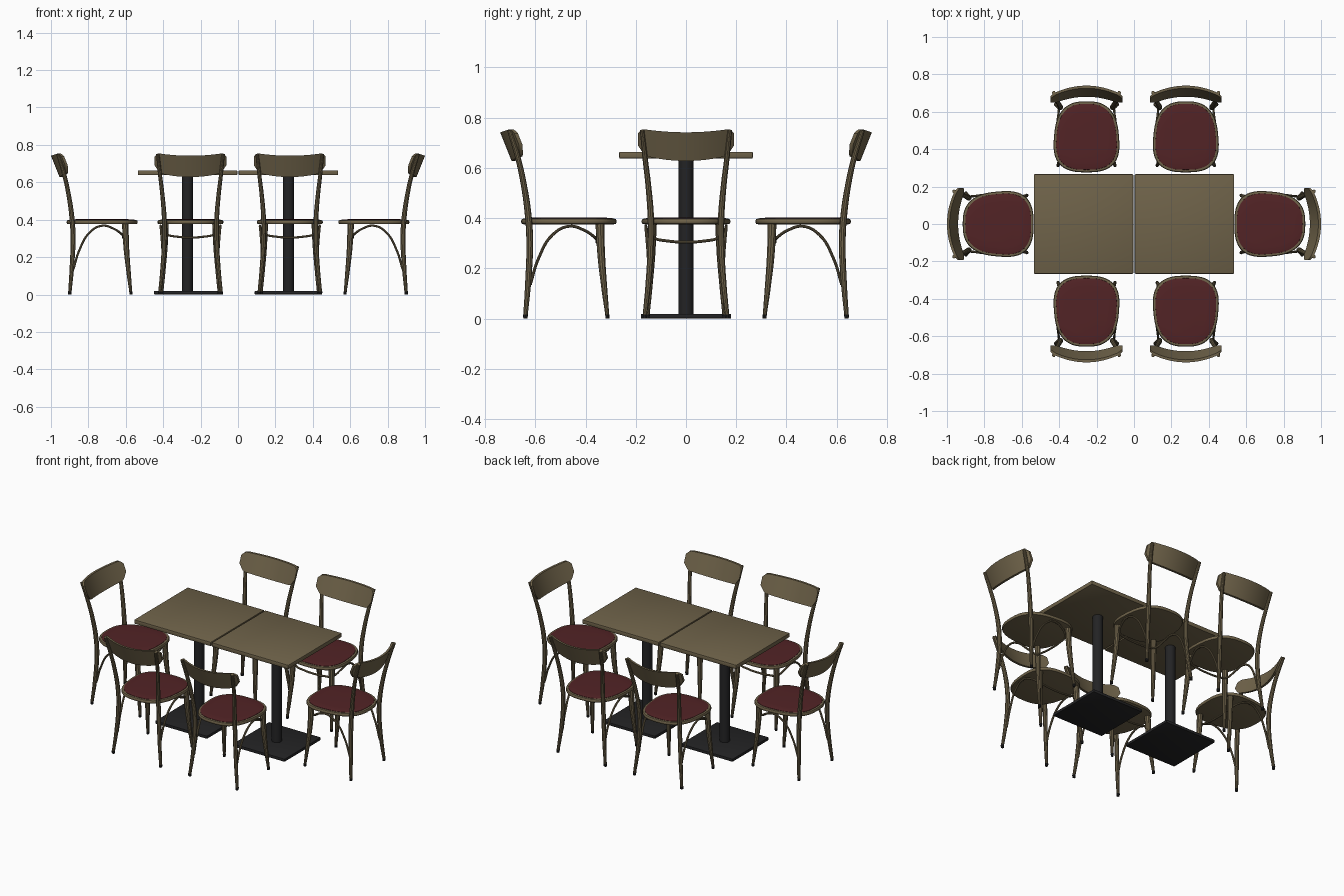
import bpy, bmesh, math
from mathutils import Matrix

if "Cube" in bpy.data.objects:
    bpy.data.objects.remove(bpy.data.objects["Cube"])


def material(name, rgb):
    m = bpy.data.materials.new(name)
    m.diffuse_color = (*rgb, 1)
    m.use_nodes = True
    m.node_tree.nodes["Principled BSDF"].inputs["Base Color"].default_value = m.diffuse_color
    return m


WOOD = material("olive brown wood", (0.16, 0.125, 0.068))
RED = material("dark red upholstery", (0.085, 0.017, 0.019))
BLACK = material("black metal", (0.017, 0.017, 0.018))


def finish(mesh, mat):
    mesh.materials.clear()
    mesh.materials.append(mat)
    mesh.shade_smooth()
    mesh.set_sharp_from_angle(angle=math.radians(35))
    return mesh


def from_bmesh(name, bm, mat):
    bmesh.ops.recalc_face_normals(bm, faces=bm.faces)
    mesh = bpy.data.meshes.new(name)
    bm.to_mesh(mesh)
    bm.free()
    return finish(mesh, mat)


def place(name, mesh, matrix=Matrix()):
    ob = bpy.data.objects.new(name, mesh)
    ob.matrix_world = matrix
    bpy.context.collection.objects.link(ob)
    return ob


def loft(name, rings, mat):
    """Skin closed rings of points and cap both ends."""
    bm = bmesh.new()
    loops = [[bm.verts.new(p) for p in ring] for ring in rings]
    n = len(loops[0])
    for a, b in zip(loops, loops[1:]):
        for i in range(n):
            j = (i + 1) % n
            bm.faces.new((a[i], a[j], b[j], b[i]))
    bm.faces.new(loops[0])
    bm.faces.new(loops[-1])
    return from_bmesh(name, bm, mat)


def tube(name, points, mat):
    """Round bar through (x, y, z, radius) points."""
    cu = bpy.data.curves.new(name, 'CURVE')
    cu.dimensions = '3D'
    cu.bevel_depth = 1.0
    cu.bevel_resolution = 3
    cu.resolution_u = 6
    cu.use_fill_caps = True
    sp = cu.splines.new('BEZIER')
    sp.bezier_points.add(len(points) - 1)
    for bp, (x, y, z, r) in zip(sp.bezier_points, points):
        bp.co = (x, y, z)
        bp.radius = r
        bp.handle_left_type = bp.handle_right_type = 'AUTO'
    ob = place(name, cu)
    bpy.context.view_layer.update()
    dg = bpy.context.evaluated_depsgraph_get()
    mesh = bpy.data.meshes.new_from_object(ob.evaluated_get(dg))
    bpy.data.objects.remove(ob)
    return finish(mesh, mat)


def box(name, size, centre, bevel, mat):
    bm = bmesh.new()
    bmesh.ops.create_cube(bm, size=1, matrix=Matrix.Translation(centre) @ Matrix.Diagonal((*size, 1)))
    bmesh.ops.bevel(bm, geom=bm.edges[:], offset=bevel, segments=2, profile=0.5, affect='EDGES')
    return from_bmesh(name, bm, mat)


# chair parts: the seat front is at y = 0 and the back points to +y
def seat_ring(inset, z, n=56):
    pts = []
    for i in range(n):
        a = 2 * math.pi * i / n
        c, s = math.cos(a), math.sin(a)
        u = math.copysign(abs(c) ** 0.74, c)
        v = math.copysign(abs(s) ** 0.74, s)
        pts.append(((0.174 - inset) * u * (1.0 - 0.09 * v), 0.191 + (0.190 - inset) * v, z))
    return pts


parts = {}
parts["seat_frame"] = loft("seat_frame", [seat_ring(i, z) for i, z in (
    (0.010, 0.376), (0.003, 0.378), (0, 0.383), (0, 0.391), (0.003, 0.396), (0.008, 0.398), (0.016, 0.397))], WOOD)
parts["seat_cushion"] = loft("seat_cushion", [seat_ring(i, z) for i, z in (
    (0.013, 0.394), (0.014, 0.399), (0.022, 0.401), (0.06, 0.403))], RED)

# curved, tilted backrest
slat = []
N = 32
for k in range(N + 1):
    s = -1 + 2 * k / N
    e = max(0, (abs(s) - 0.85) / 0.15)
    top = 0.742 + 0.016 * s * s - 0.02 * e * e
    low = 0.628 + 0.028 * s * s + 0.035 * e

    def back(z):
        return 0.444 - 0.055 * s * s + (z - 0.69) * 0.4

    x = 0.192 * s
    slat.append([(x, back(low), low), (x, back(top), top),
                 (x, back(top) - 0.014, top), (x, back(low) - 0.014, low)])
parts["backrest"] = loft("backrest", slat, WOOD)

# legs: path points (x, y, z, radius), mirrored left and right
REAR = [(0.164, 0.364, 0.012, 0.009), (0.149, 0.353, 0.15, 0.012), (0.140, 0.347, 0.30, 0.0135),
        (0.140, 0.352, 0.40, 0.0135), (0.150, 0.370, 0.53, 0.012), (0.163, 0.394, 0.64, 0.011),
        (0.175, 0.428, 0.750, 0.009)]
FRONT = [(0.153, 0.038, 0.012, 0.008), (0.146, 0.050, 0.12, 0.012),
         (0.138, 0.062, 0.25, 0.0155), (0.134, 0.068, 0.38, 0.018)]
for side, m in (("left", -1), ("right", 1)):
    for kind, path in (("rear", REAR), ("front", FRONT)):
        name = f"{side}_{kind}_leg"
        parts[name] = tube(name, [(m * x, y, z, r) for x, y, z, r in path], WOOD)
        x, y, z, r = path[0]
        cap = f"{side}_{kind}_foot"
        parts[cap] = tube(cap, [(m * x, y, 0, r), (m * x, y, 0.016, r + 0.001)], BLACK)

# bent hoop under the seat, rear leg to rear leg around the front
HOOP = [(0.147, 0.345, 0.135, 0.006), (0.150, 0.312, 0.24, 0.006), (0.157, 0.255, 0.335, 0.006),
        (0.160, 0.190, 0.368, 0.006), (0.154, 0.130, 0.352, 0.006), (0.130, 0.086, 0.322, 0.006),
        (0.070, 0.080, 0.309, 0.006)]
parts["hoop_brace"] = tube("hoop_brace", [(-x, y, z, r) for x, y, z, r in HOOP]
                           + [(0, 0.08, 0.305, 0.006)] + HOOP[::-1], WOOD)

# six chairs: x, y, turn
CHAIRS = [(-0.254, 0.275, 0), (0.277, 0.275, 0), (-0.254, -0.275, 180),
          (0.277, -0.275, 180), (0.535, 0, -90), (-0.535, 0, 90)]
for i, (x, y, turn) in enumerate(CHAIRS, 1):
    mat = Matrix.Translation((x, y, 0)) @ Matrix.Rotation(math.radians(turn), 4, 'Z')
    for name, mesh in parts.items():
        place(f"chair_{i}_{name}", mesh, mat)

# two pedestal tables side by side
bm = bmesh.new()
bmesh.ops.create_cone(bm, cap_ends=True, segments=32, radius1=0.029, radius2=0.029, depth=0.63,
                      matrix=Matrix.Translation((0, 0, 0.325)))
table = {
    "table_top": box("table_top", (0.532, 0.532, 0.026), (0, 0, 0.651), 0.004, WOOD),
    "table_column": from_bmesh("table_column", bm, BLACK),
    "table_base": box("table_base", (0.36, 0.36, 0.018), (0, 0, 0.010), 0.003, BLACK),
}
for i, x in enumerate((-0.2695, 0.2695), 1):
    for name, mesh in table.items():
        place(f"{name}_{i}", mesh, Matrix.Translation((x, 0, 0)))
